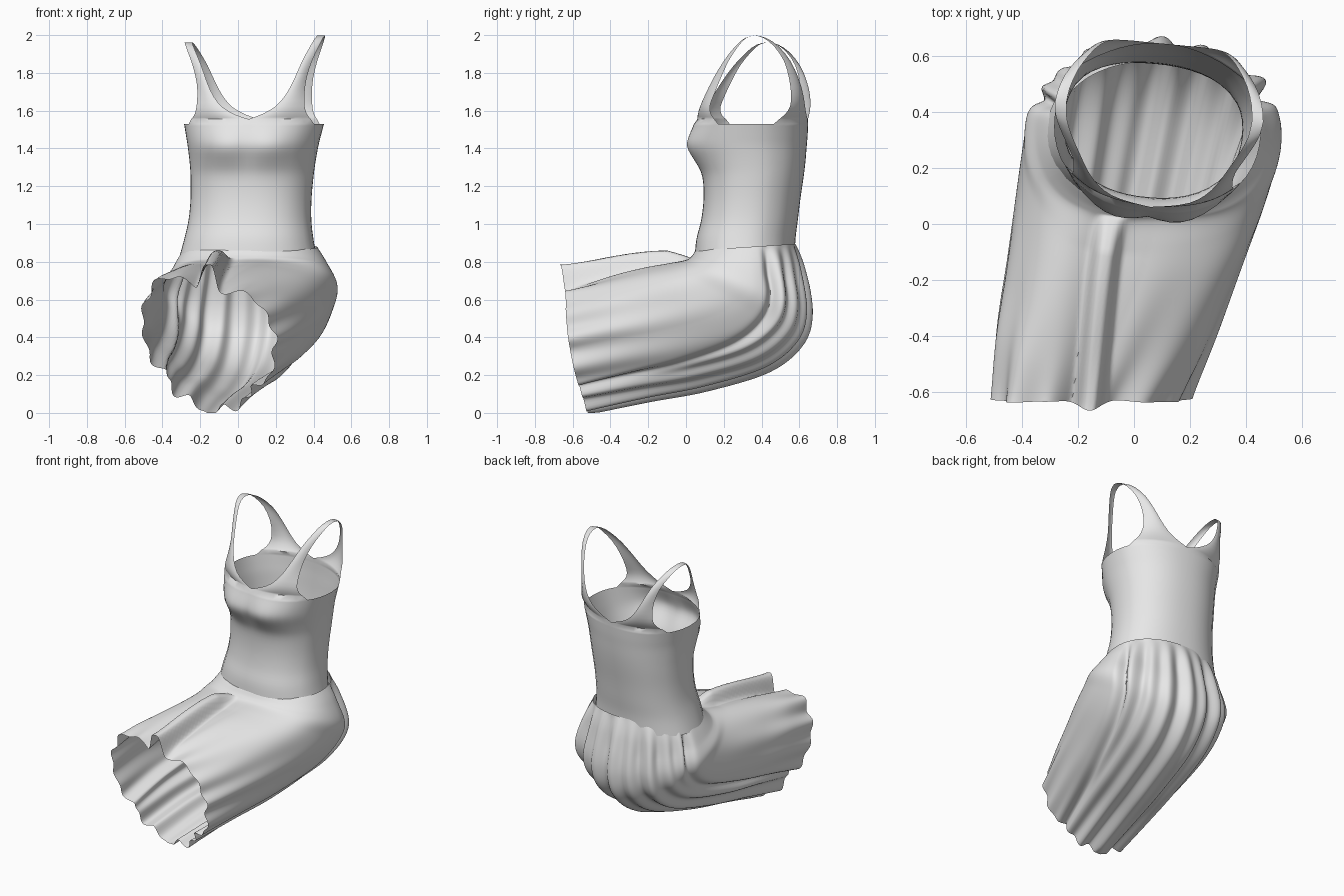
import bpy
import bmesh
import math
from mathutils import Matrix, Vector

cube = bpy.data.objects.get("Cube")
if cube:
    bpy.data.objects.remove(cube, do_unlink=True)

fabric = bpy.data.materials.new("light grey fabric")
fabric.use_nodes = True
grey = (0.8, 0.8, 0.8, 1)
fabric.diffuse_color = grey
fabric.node_tree.nodes["Principled BSDF"].inputs["Base Color"].default_value = grey


def finish(bm, name):
    """Weld the mesh, make it an object and shade it smooth."""
    bmesh.ops.remove_doubles(bm, verts=bm.verts, dist=0.0005)
    bmesh.ops.recalc_face_normals(bm, faces=bm.faces)
    mesh = bpy.data.meshes.new(name)
    bm.to_mesh(mesh)
    bm.free()
    mesh.materials.append(fabric)
    obj = bpy.data.objects.new(name, mesh)
    bpy.context.collection.objects.link(obj)
    bpy.ops.object.select_all(action="DESELECT")
    obj.select_set(True)
    bpy.context.view_layer.objects.active = obj
    bpy.ops.object.shade_smooth_by_angle(angle=math.radians(60))


def loft(bm, rows, closed=False):
    """Join rows of points with quads."""
    grid = [[bm.verts.new(p) for p in row] for row in rows]
    for low, high in zip(grid, grid[1:]):
        count = len(low)
        for i in range(count if closed else count - 1):
            j = (i + 1) % count
            bm.faces.new((low[i], low[j], high[j], high[i]))


def smooth_rows(rows, steps):
    """Catmull-Rom interpolation of tuples."""
    out = []
    for i in range(len(rows) - 1):
        a, b = rows[max(i - 1, 0)], rows[i]
        c, d = rows[i + 1], rows[min(i + 2, len(rows) - 1)]
        for k in range(steps):
            t = k / steps
            out.append(tuple(
                0.5 * (2 * q + (r - p) * t + (2 * p - 5 * q + 4 * r - s) * t * t
                       + (3 * q - p - 3 * r + s) * t ** 3)
                for p, q, r, s in zip(a, b, c, d)))
    out.append(tuple(rows[-1]))
    return out


def bump(x, width):
    return math.exp(-(x / width) ** 2)


# Bodice: body rings, in the torso's own frame
HALF, SIDE, POWER, CORNER, ARMPIT = 8, 8, 2.25, 0.9, 1.53


def body_ring(z, rx, front, back):
    """Front arc from -x to +x, side, back arc from +x to -x, side."""
    mid, ry = (front + back) / 2, (back - front) / 2
    lean = 0.04 * (z - ARMPIT)
    curve = lambda v: max(0, 1 - abs(v) ** POWER) ** (1 / POWER)
    edge = curve(CORNER)
    ring = []
    for sign in (-1, 1):
        for i in range(2 * HALF):
            u = -sign * CORNER * (i / HALF - 1)
            y = mid + sign * curve(u) * ry
            if sign < 0:  # bust
                y -= 0.042 * bump(abs(u) - 0.36, 0.42) * bump(z - 1.41, 0.1)
            ring.append(Vector((u * rx + lean, y, z)))
        for i in range(SIDE):
            v = sign * edge * (1 - 2 * i / SIDE)
            ring.append(Vector((-sign * curve(v) * rx + lean, mid + v * ry, z)))
    return ring


torso = [  # z, half width, front y, back y
    (0.82, 0.365, 0.045, 0.57),
    (0.92, 0.342, 0.055, 0.575),
    (1.02, 0.325, 0.08, 0.588),
    (1.13, 0.32, 0.093, 0.602),
    (1.25, 0.325, 0.09, 0.62),
    (1.33, 0.333, 0.07, 0.63),
    (1.41, 0.345, 0.046, 0.637),
    (1.47, 0.357, 0.045, 0.642),
    (ARMPIT, 0.37, 0.053, 0.645),
]
bm = bmesh.new()
rings = [body_ring(*row) for row in smooth_rows(torso, 4)]
loft(bm, rings, closed=True)

# Upper front, upper back and shoulder straps, running into the top ring
straps = [  # z, inner x, outer x, front y, back y, curl toward the armhole
    (1.555, 0, 0.318, 0.06, 0.645, 0.12),
    (1.58, 0.07, 0.299, 0.07, 0.645, 0.09),
    (1.62, 0.14, 0.288, 0.088, 0.645, 0.065),
    (1.68, 0.192, 0.285, 0.12, 0.64, 0.055),
    (1.76, 0.232, 0.292, 0.165, 0.62, 0.045),
    (1.85, 0.268, 0.317, 0.225, 0.58, 0.03),
    (1.925, 0.304, 0.348, 0.29, 0.52, 0.02),
    (1.968, 0.326, 0.367, 0.345, 0.455, 0.01),
    (1.98, 0.333, 0.374, 0.4, 0.4, 0),
]
top = rings[-1]
start = 2 * HALF + SIDE
arcs = {False: top[:2 * HALF + 1], True: (top + top[:1])[start:start + 2 * HALF + 1]}
for is_back, arc in arcs.items():
    for side in (-1, 1):
        first = [p for p in arc if p.x * side > -0.0001]
        first.sort(key=lambda p: abs(p.x))
        rows = [first]
        for z, inner, outer, front, back, curl in smooth_rows(straps, 2):
            # The left shoulder sits a little higher than the right
            z += side * 0.04 * (z - ARMPIT)
            row = []
            for i in range(HALF + 1):
                u = i / HALF
                x = inner + (outer - inner) * u
                y = back - curl * u * u if is_back else front + curl * u * u
                height = z if inner else 1.555
                row.append(Vector((side * x, y, height)))
            rows.append(row)
        loft(bm, rows)
turn = Matrix.Translation((0.085, 0.35, 0)) @ Matrix.Rotation(math.radians(-5.5), 4, "Z")
bm.transform(turn @ Matrix.Translation((0, -0.35, 0)))
finish(bm, "bodice")

# Skirt: rings that swing from the waist forward over the seated lap
lap = [  # top y, top z, bottom y, bottom z, centre x, half width
    (0.05, 0.86, 0.58, 0.895, 0.07, 0.35),
    (0.03, 0.83, 0.62, 0.76, 0.07, 0.4),
    (0.0, 0.81, 0.655, 0.53, 0.07, 0.455),
    (-0.08, 0.795, 0.605, 0.365, 0.055, 0.452),
    (-0.2, 0.775, 0.43, 0.225, 0.02, 0.44),
    (-0.35, 0.745, 0.1, 0.125, -0.04, 0.415),
    (-0.5, 0.71, -0.2, 0.07, -0.1, 0.39),
    (-0.63, 0.68, -0.52, 0.005, -0.155, 0.35),
]
AROUND = 240
stations = smooth_rows(lap, 8)
rows = []
for n, (ty, tz, by, bz, cx, w) in enumerate(stations):
    t = n / (len(stations) - 1)
    centre = Vector((cx, (ty + by) / 2, (tz + bz) / 2))
    axis = Vector((0, ty - by, tz - bz)) / 2
    ramp = min(1, t * 5)
    late = max(0, (t - 0.2) / 0.8)
    groove = 1.95 + 0.35 * late
    row = []
    for i in range(AROUND):
        a = 2 * math.pi * i / AROUND - math.pi
        s, c = math.sin(a), math.cos(a)
        power = 2.2 + ramp * ((0.5 * c if c > 0 else 0.35 * c))
        r = (abs(s) ** power + abs(c) ** power) ** (-1 / power)
        offset = Vector((w * s * r, 0, 0)) + axis * (c * r)
        # Uneven pleats behind, soft folds on the sides, a ruffled hem
        behind = 1 / (1 + math.exp((groove - abs(a)) * 14))
        fold = behind * (0.015 * math.sin(21 * a + 0.5 * t)
                         + 0.01 * math.sin(12 * a + 1.3))
        fold -= 0.045 * bump(abs(a) - groove, 0.08)
        fold += late * (1 - behind) * 0.006 * math.sin(9 * a + 2 * t)
        fold += late ** 4 * 0.012 * math.sin(14 * a + 0.8)
        p = centre + offset + offset.normalized() * fold * ramp
        # Hem reaches further forward at the sides
        p.y -= late ** 3 * 0.04 * s * s
        # The right thigh is lifted, the left one slopes outward
        if p.x < cx:
            p.z += late * 0.36 * (cx - p.x)
        elif c > 0:
            p.z -= late * c * 0.14 * (p.x - cx)
        # Valley between the thighs with one raised fold inside it
        if c > 0:
            x = p.x + 0.07 + 0.09 * late
            rise = min(1, late * 3) * min(1, c * 2)
            p.z += rise * ((0.07 + 0.07 * late) * bump(x * x, 0.002)
                           - (0.03 + 0.02 * late) * bump(x, 0.1))
            p.y -= late ** 3 * 0.035 * bump(x, 0.05)
        p.z = max(p.z, 0)
        row.append(p)
    rows.append(row)
bm = bmesh.new()
loft(bm, rows, closed=True)
finish(bm, "skirt")
